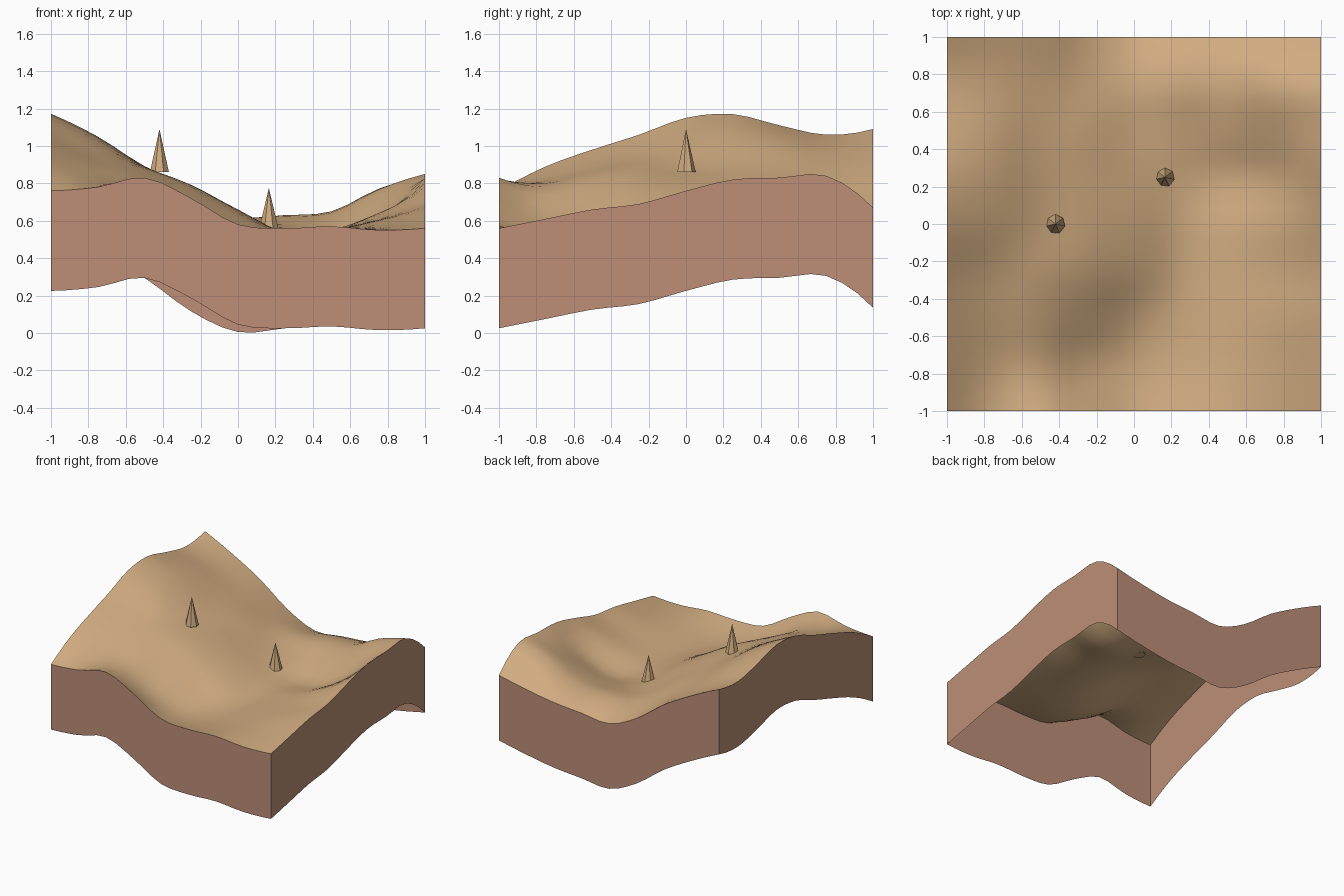
import bpy, bmesh, math
from mathutils import Vector

cube = bpy.data.objects.get("Cube")
if cube:
    bpy.data.objects.remove(cube, do_unlink=True)

CELLS = 24
DEPTH = 0.535

# Terrain heights in hundredths: rows run front to back, columns -x to +x
HEIGHTS = [
    [76, 78, 83, 72, 58, 56, 57, 55, 56],
    [89, 82, 78, 63, 53, 52, 55, 57, 61],
    [98, 89, 83, 70, 56, 52, 55, 60, 66],
    [106, 95, 88, 78, 64, 53, 55, 61, 69],
    [115, 103, 89, 79, 66, 54, 55, 64, 76],
    [117, 105, 89, 77, 64, 54, 52, 62, 82],
    [111, 102, 87, 75, 62, 58, 60, 71, 83],
    [106, 97, 84, 70, 62, 63, 65, 77, 84],
    [109, 97, 83, 65, 54, 56, 58, 62, 67],
]


def material(name, color):
    mat = bpy.data.materials.new(name)
    mat.use_nodes = True
    mat.diffuse_color = color
    mat.node_tree.nodes["Principled BSDF"].inputs["Base Color"].default_value = color
    return mat


def spline(values, t):
    """Smooth curve through evenly spaced values, with t from -1 to 1."""
    before = 3 * (values[0] - values[1]) + values[2]
    after = 3 * (values[-1] - values[-2]) + values[-3]
    padded = [before, *values, after]
    pos = (t + 1) / 2 * (len(values) - 1)
    i = max(0, min(int(pos), len(values) - 2))
    f = pos - i
    a, b, c, d = padded[i:i + 4]
    return b + f / 2 * (c - a + f * (2 * a - 5 * b + 4 * c - d + f * (3 * (b - c) + d - a)))


def height(x, y):
    return spline([spline(row, x) for row in HEIGHTS], y) / 100


def finish(bm, name, mat, smooth):
    mesh = bpy.data.meshes.new(name)
    bm.to_mesh(mesh)
    bm.free()
    mesh.materials.append(mat)
    obj = bpy.data.objects.new(name, mesh)
    bpy.context.collection.objects.link(obj)
    if smooth:
        bpy.ops.object.select_all(action="DESELECT")
        obj.select_set(True)
        bpy.context.view_layer.objects.active = obj
        bpy.ops.object.shade_smooth_by_angle(angle=math.radians(40))
    return obj


def terrain_mesh():
    bm = bmesh.new()
    bmesh.ops.create_grid(bm, x_segments=CELLS, y_segments=CELLS, size=1)
    for v in bm.verts:
        v.co.z = height(v.co.x, v.co.y)
    return bm


sand = material("sand tan", (0.64, 0.415, 0.22, 1))
earth = material("earth brown", (0.51, 0.275, 0.185, 1))

# Rolling ground surface
finish(terrain_mesh(), "ground_surface", sand, True)

# Open skirt hanging from the rim of the ground
bm = terrain_mesh()
surface = bm.faces[:]
rim = [e for e in bm.edges if e.is_boundary]
new = bmesh.ops.extrude_edge_only(bm, edges=rim)["geom"]
for v in new:
    if isinstance(v, bmesh.types.BMVert):
        v.co.z -= DEPTH
bmesh.ops.delete(bm, geom=surface, context="FACES")
bm.normal_update()
for face in bm.faces:
    if face.normal.dot(Vector((*face.calc_center_median().xy, 0))) < 0:
        face.normal_flip()
finish(bm, "ground_skirt", earth, False)

# Two faceted spikes standing on the ground
for name, x, y, base, tall in (("left_slope_spike", -0.42, 0, 0.86, 0.23),
                               ("valley_spike", 0.165, 0.25, 0.56, 0.215)):
    bm = bmesh.new()
    bmesh.ops.create_cone(bm, cap_ends=True, segments=7, radius1=0.052, radius2=0, depth=tall)
    bmesh.ops.remove_doubles(bm, verts=bm.verts, dist=0.0001)
    spike = finish(bm, name, sand, False)
    spike.location = (x, y, base + tall / 2)
